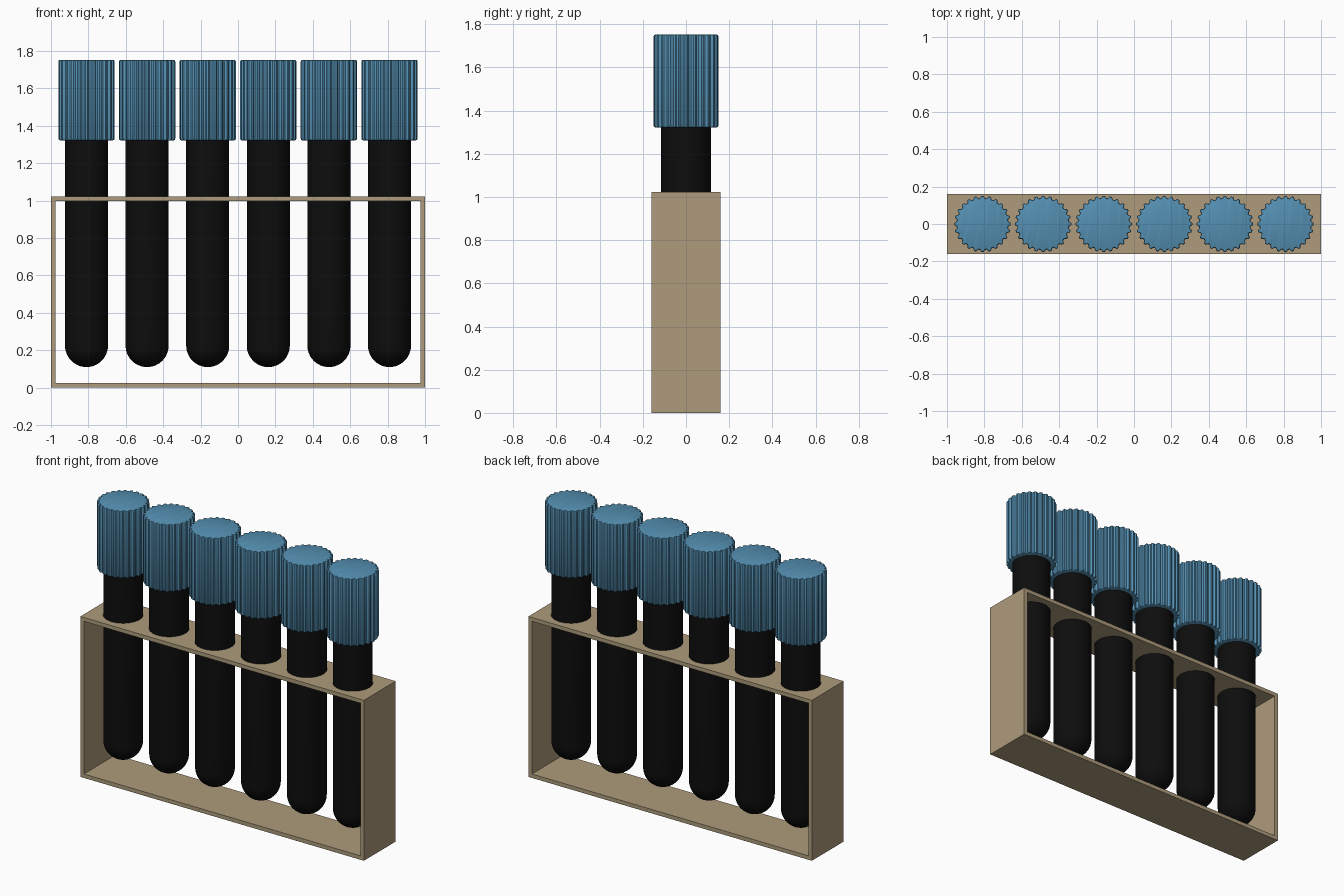
import bpy, bmesh
from math import sin, cos, pi, radians

if "Cube" in bpy.data.objects:
    bpy.data.objects.remove(bpy.data.objects["Cube"])

TUBE_X = [-0.81 + 0.324 * i for i in range(6)]
TUBE_R, CAP_R = 0.115, 0.151


def material(name, rgb):
    m = bpy.data.materials.new(name)
    m.diffuse_color = (*rgb, 1)
    m.use_nodes = True
    m.node_tree.nodes["Principled BSDF"].inputs["Base Color"].default_value = m.diffuse_color
    return m


def make(name, bm, mat=None):
    bmesh.ops.recalc_face_normals(bm, faces=bm.faces)
    me = bpy.data.meshes.new(name)
    bm.to_mesh(me)
    bm.free()
    ob = bpy.data.objects.new(name, me)
    bpy.context.collection.objects.link(ob)
    if mat:
        me.materials.append(mat)
    return ob


def smooth(ob, deg):
    bpy.ops.object.select_all(action='DESELECT')
    ob.select_set(True)
    bpy.context.view_layer.objects.active = ob
    bpy.ops.object.shade_smooth_by_angle(angle=radians(deg))


def loft(rings):
    # skin a stack of equal-length rings and close both ends
    bm = bmesh.new()
    vs = [[bm.verts.new(p) for p in r] for r in rings]
    n = len(vs[0])
    for a, b in zip(vs, vs[1:]):
        for i in range(n):
            j = (i + 1) % n
            bm.faces.new((a[i], a[j], b[j], b[i]))
    bm.faces.new(vs[0])
    bm.faces.new(vs[-1])
    return bm


def circle(r, z, n=48):
    return [(r * cos(2 * pi * i / n), r * sin(2 * pi * i / n), z) for i in range(n)]


def gear(r, z, teeth=24, depth=0.012):
    # ribbed outline: four points per tooth
    pts = []
    for t in range(teeth):
        for f, d in ((-0.36, depth), (-0.14, 0), (0.14, 0), (0.36, depth)):
            a = 2 * pi * (t + f) / teeth
            pts.append(((r - d) * cos(a), (r - d) * sin(a), z))
    return pts


wood = material("wood", (0.42, 0.33, 0.20))
dark = material("dark_glass", (0.004, 0.004, 0.004))
blue = material("blue_plastic", (0.09, 0.28, 0.45))

# Rack: rectangular frame open at front and back
outer = [(-1, 0), (1, 0), (1, 1.023), (-1, 1.023)]
inner = [(-0.975, 0.025), (0.975, 0.025), (0.975, 0.998), (-0.975, 0.998)]
bm = bmesh.new()
loops = [[bm.verts.new((x, y, z)) for x, z in prof]
         for prof, y in ((outer, -0.16), (outer, 0.16), (inner, 0.16), (inner, -0.16))]
for k in range(4):
    a, b = loops[k], loops[(k + 1) % 4]
    for i in range(4):
        j = (i + 1) % 4
        bm.faces.new((a[i], a[j], b[j], b[i]))
rack = make("rack_frame", bm, wood)

# Tube holes through the top board
for x in TUBE_X:
    cutter = make("hole_cutter", loft([circle(TUBE_R + 0.001, 0.9), circle(TUBE_R + 0.001, 1.1)]))
    cutter.location.x = x
    cutter.hide_render = True
    mod = rack.modifiers.new("hole", 'BOOLEAN')
    mod.operation, mod.solver, mod.object = 'DIFFERENCE', 'EXACT', cutter
    bpy.context.view_layer.objects.active = rack
    bpy.ops.object.modifier_apply(modifier=mod.name)
    bpy.data.objects.remove(cutter)

# Tube: round-bottomed cylinder
tube_rings = [circle(TUBE_R * sin(a), 0.11 + TUBE_R * (1 - cos(a)))
              for a in [pi / 2 * (k + 0.15) / 12.15 for k in range(13)]]
tube = make("test_tube", loft(tube_rings + [circle(TUBE_R, 1.34)]), dark)
smooth(tube, 40)

# Cap: ribbed cylinder with rounded rims
Z0, Z1, B = 1.322, 1.753, 0.01
cap = make("tube_cap", loft([gear(CAP_R - B, Z0), gear(CAP_R - B * 0.3, Z0 + B * 0.3), gear(CAP_R, Z0 + B),
                             gear(CAP_R, Z1 - B), gear(CAP_R - B * 0.3, Z1 - B * 0.3),
                             gear(CAP_R - B, Z1)]), blue)
smooth(cap, 30)

# Repeat tube and cap along the rack
for part in (tube, cap):
    part.location.x = TUBE_X[0]
    for x in TUBE_X[1:]:
        c = part.copy()
        c.location.x = x
        bpy.context.collection.objects.link(c)
